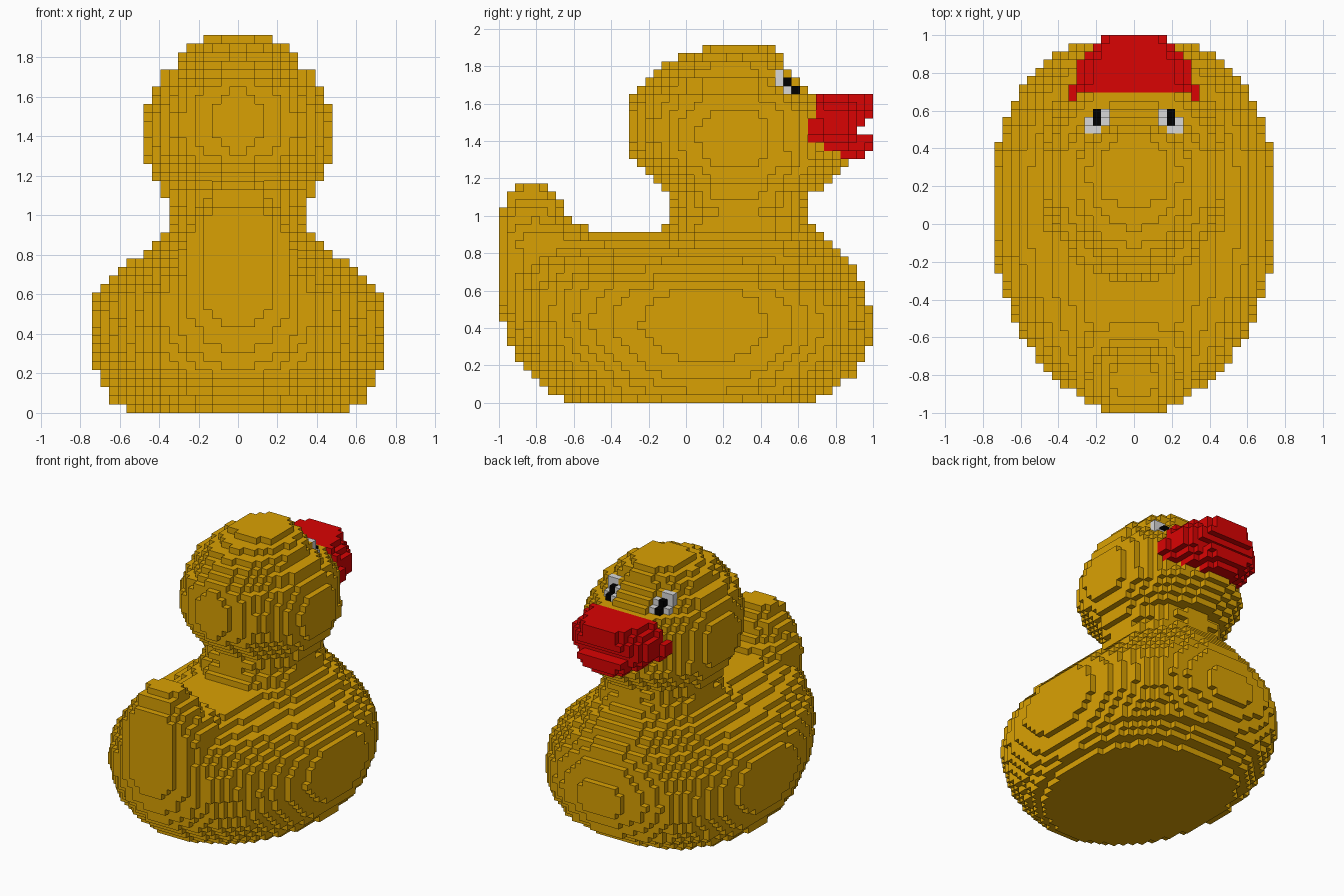
import bpy
import bmesh
from mathutils import Vector

cube = bpy.data.objects.get("Cube")
if cube:
    bpy.data.objects.remove(cube, do_unlink=True)

V = 2 / 46  # block size


def material(name, rgb):
    m = bpy.data.materials.new(name)
    m.use_nodes = True
    m.diffuse_color = (*rgb, 1)
    m.node_tree.nodes["Principled BSDF"].inputs["Base Color"].default_value = (*rgb, 1)
    return m


yellow = material("golden yellow", (0.7, 0.357, 0.001))
red = material("bill red", (0.7, 0.001, 0.001))
grey = material("eye light grey", (0.69, 0.69, 0.69))
black = material("pupil black", (0.0, 0.0, 0.0))

cells = {}  # (x, y, z) block -> part name


def layers(part, z0, rows, centre=None, back_power=2.0, front_power=2.0):
    """Stack egg-shaped layers; each row is (half width, back y, front y)."""
    for k, (w, y0, y1) in enumerate(rows):
        c = (y0 + y1) / 2 if centre is None else centre
        for y in range(-23, 23):
            d = y + 0.5 - c
            v = d / (y1 - c) if d > 0 else -d / (c - y0)
            p = front_power if d > 0 else back_power
            for x in range(17):
                if ((x + 0.5) / w) ** p + v ** p <= 1:
                    cells[(x, y, z0 + k)] = part
                    cells[(-1 - x, y, z0 + k)] = part


# Body, from the flat base up to the back
layers("body", 0, [
    (13, -15, 16), (14.6, -16.8, 17.8), (15.2, -17.8, 18.8), (15.9, -18.8, 20.7),
    (16.3, -19.8, 21), (16.65, -20.7, 21.7), (16.85, -21, 22.1), (17.1, -21.7, 22.7),
    (17.3, -22, 22.8), (17.4, -22.2, 22.83), (17.3, -22.65, 22.8),
    (17.15, -22.75, 22.7), (17, -22.85, 22.4), (16.7, -22.9, 22.1),
    (16, -23, 21.8), (15, -23, 21.2), (14, -23, 20.7), (12.8, -23, 19.8),
    (10.6, -23, 18.8), (8.6, -23, 17.8), (6.6, -23, 16.8)],
    centre=2.3, back_power=2.04, front_power=2.33)

# Upturned tail, narrowing to its tip
layers("tail", 12, [
    (6, -23, -9), (6.6, -23, -8), (7, -23, -8), (7, -23, -8), (7, -23, -9),
    (7, -23, -9), (7, -23, -10), (7, -23, -11), (6.8, -23, -11),
    (6.2, -23, -12), (5.5, -23, -14), (4.8, -23, -15), (4.2, -22, -15),
    (3.5, -22, -16), (2.8, -21, -17)], back_power=3, front_power=2.2)

# Neck, pinched in the middle and flaring into the body
layers("neck", 18, [
    (11.4, -6.4, 19.2), (10.4, -5.4, 18.3), (9.4, -4.4, 17.2), (8.48, -3.4, 16.2),
    (8.45, -2.4, 15.4), (7.8, -1.75, 14.8), (8.3, -2.3, 15.3)],
    back_power=2.15, front_power=2.15)

# Head
layers("head", 25, [
    (9, -1.7, 14.8), (9.2, -2.7, 16.7), (10, -3.7, 17.7), (10.4, -4.8, 18.7),
    (10.8, -5.7, 19.7), (11, -6.6, 18.9), (11.1, -6.8, 18), (11.2, -7, 18),
    (11.2, -7, 18), (11.1, -7, 18), (10.9, -7, 18), (10.4, -6.8, 18),
    (10, -6.6, 17), (9, -5.7, 15), (9, -4.7, 13.9), (7.5, -3.7, 13),
    (7, -2.7, 12), (5.6, -0.7, 12), (4.5, 2, 11)], centre=6)

# Bill: rounded, narrowing to the front, with a notch for the open mouth
bill_rows = [(0.45, 19, 22), (0.7, 17, 23), (0.9, 15, 23), (1, 15, 21),
             (1, 15, 22), (0.93, 16, 23), (0.85, 16, 23), (0.7, 16, 23)]
bill_width = {15: 8, 16: 8, 17: 7, 18: 7, 19: 7, 20: 6, 21: 5, 22: 4}
for k, (scale, y0, y1) in enumerate(bill_rows):
    for y in range(y0, y1):
        w = round(bill_width[y] * scale)
        for x in range(-w, w):
            cells[(x, y, 30 + k)] = "bill"

# Eyes, mirrored
eye_blocks = {
    "pupils": [(4, 12, 39), (4, 13, 38)],
    "eyes": [(5, 11, 39), (5, 11, 40), (4, 11, 40), (5, 12, 38),
             (3, 12, 39), (3, 13, 38)]}
for part, blocks in eye_blocks.items():
    for x, y, z in blocks:
        cells[(x, y, z)] = part
        cells[(-1 - x, y, z)] = part


def build(part, mat):
    """Make the outer skin of one part's blocks."""
    bm = bmesh.new()
    verts = {}

    def vert(p):
        key = tuple(p)
        if key not in verts:
            verts[key] = bm.verts.new(Vector(key) * V)
        return verts[key]

    for cell, owner in cells.items():
        if owner != part:
            continue
        for axis in range(3):
            for side in (0, 1):
                n = list(cell)
                n[axis] += 2 * side - 1
                if tuple(n) in cells:
                    continue
                loop = []
                for a, b in ((0, 0), (1, 0), (1, 1), (0, 1)):
                    p = list(cell)
                    p[axis] += side
                    p[(axis + 1) % 3] += a
                    p[(axis + 2) % 3] += b
                    loop.append(vert(p))
                bm.faces.new(loop if side else loop[::-1])
    mesh = bpy.data.meshes.new(part)
    bm.to_mesh(mesh)
    bm.free()
    mesh.materials.append(mat)
    bpy.context.scene.collection.objects.link(bpy.data.objects.new(part, mesh))


for part, mat in (("body", yellow), ("tail", yellow), ("neck", yellow),
                  ("head", yellow), ("bill", red), ("eyes", grey),
                  ("pupils", black)):
    build(part, mat)
